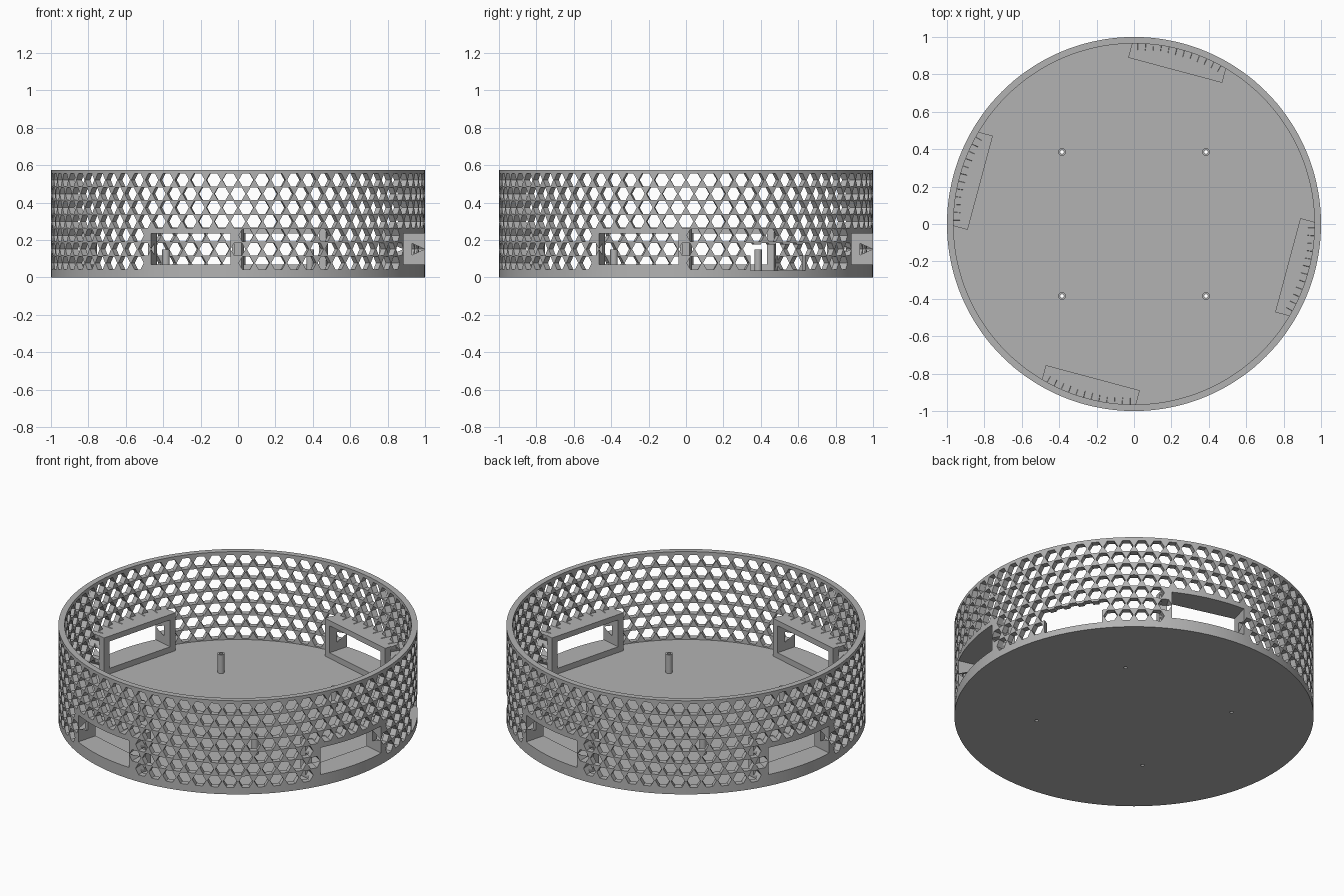
import bpy, bmesh, math
from mathutils import Matrix, Vector

old = bpy.data.objects.get("Cube")
if old:
    bpy.data.objects.remove(old, do_unlink=True)

HEIGHT, FLOOR, INNER = 0.575, 0.035, 0.965
COLUMNS, ROWS = 72, 7
ROW_BOTTOM, ROW_STEP = 0.077, 0.074
HEX_RADIUS = 0.0395
WINDOWS = [math.radians(a) for a in (-105, -15, 75, 165)]

grey = bpy.data.materials.new("plain grey")
grey.use_nodes = True
colour = (0.45, 0.45, 0.45, 1)
grey.diffuse_color = colour
grey.node_tree.nodes["Principled BSDF"].inputs["Base Color"].default_value = colour


def make(name, bm):
    bmesh.ops.recalc_face_normals(bm, faces=bm.faces)
    mesh = bpy.data.meshes.new(name)
    bm.to_mesh(mesh)
    bm.free()
    obj = bpy.data.objects.new(name, mesh)
    bpy.context.collection.objects.link(obj)
    mesh.materials.append(grey)
    return obj


def add_cylinder(bm, radius, z0, z1, sides, x=0, y=0):
    bmesh.ops.create_cone(bm, cap_ends=True, segments=sides, radius1=radius, radius2=radius,
                          depth=z1 - z0, matrix=Matrix.Translation((x, y, (z0 + z1) / 2)))


def add_block(bm, angle, r0, r1, width, z0, z1):
    """Block facing outward at an angle around the ring."""
    size = Matrix.Diagonal((r1 - r0, width, z1 - z0, 1))
    place = Matrix.Translation(((r0 + r1) / 2, 0, (z0 + z1) / 2))
    bmesh.ops.create_cube(bm, size=1, matrix=Matrix.Rotation(angle, 4, 'Z') @ place @ size)


def add_hex(bm, angle, z):
    """Radial hexagonal prism with a corner pointing up."""
    turn = Matrix.Rotation(angle, 4, 'Z') @ Matrix.Translation((0.985, 0, z))
    bmesh.ops.create_cone(bm, cap_ends=True, segments=6, radius1=HEX_RADIUS, radius2=HEX_RADIUS,
                          depth=0.11, matrix=turn @ Matrix.Rotation(math.pi / 2, 4, 'Y'))


def combine(target, tool, operation='DIFFERENCE'):
    mod = target.modifiers.new("shape", 'BOOLEAN')
    mod.object, mod.operation, mod.solver = tool, operation, 'MANIFOLD'
    bpy.context.view_layer.objects.active = target
    bpy.ops.object.modifier_apply(modifier=mod.name)
    bpy.data.objects.remove(tool, do_unlink=True)


def gap(a, b):
    return abs((a - b + math.pi) % math.tau - math.pi)


# Round tray body
bm = bmesh.new()
add_cylinder(bm, 1, 0, HEIGHT, 144)
tray = make("perforated_tray", bm)

# Cavity, leaving the window housings standing inside the wall
bm = bmesh.new()
add_cylinder(bm, INNER, FLOOR, HEIGHT + 0.1, 144)
cavity = make("cavity_cutter", bm)
bm = bmesh.new()
for angle in WINDOWS:
    add_block(bm, angle, 0.851, 1.1, 0.52, -0.1, 0.268)
combine(cavity, make("housing_blocks", bm))
combine(tray, cavity)

# Honeycomb holes, left out where the windows sit
bm = bmesh.new()
step = math.tau / COLUMNS
for row in range(ROWS):
    for col in range(COLUMNS):
        angle = (col + (0.5 if row % 2 == 0 else 0)) * step
        if row < 3 and min(gap(angle, w) for w in WINDOWS) < math.radians(14):
            continue
        add_hex(bm, angle, ROW_BOTTOM + row * ROW_STEP)
combine(tray, make("honeycomb_cutter", bm))

# Window openings
bm = bmesh.new()
for angle in WINDOWS:
    add_block(bm, angle, 0.8, 1.1, 0.44, 0.07, 0.235)
combine(tray, make("window_cutter", bm))

# Side port
bm = bmesh.new()
add_block(bm, math.radians(30), 0.9, 1.1, 0.34, FLOOR + 0.002, 0.175)
combine(tray, make("port_cutter", bm))

# Standoffs with screw holes through the floor
corners = [(x, y) for x in (-0.385, 0.385) for y in (-0.385, 0.385)]
bm = bmesh.new()
for x, y in corners:
    add_cylinder(bm, 0.02, 0.01, 0.15, 24, x, y)
combine(tray, make("standoffs", bm), 'UNION')
bm = bmesh.new()
for x, y in corners:
    add_cylinder(bm, 0.01, -0.1, 0.3, 16, x, y)
combine(tray, make("screw_holes", bm))

bpy.ops.object.select_all(action='DESELECT')
tray.select_set(True)
bpy.context.view_layer.objects.active = tray
bpy.ops.object.shade_smooth_by_angle(angle=math.radians(20))
